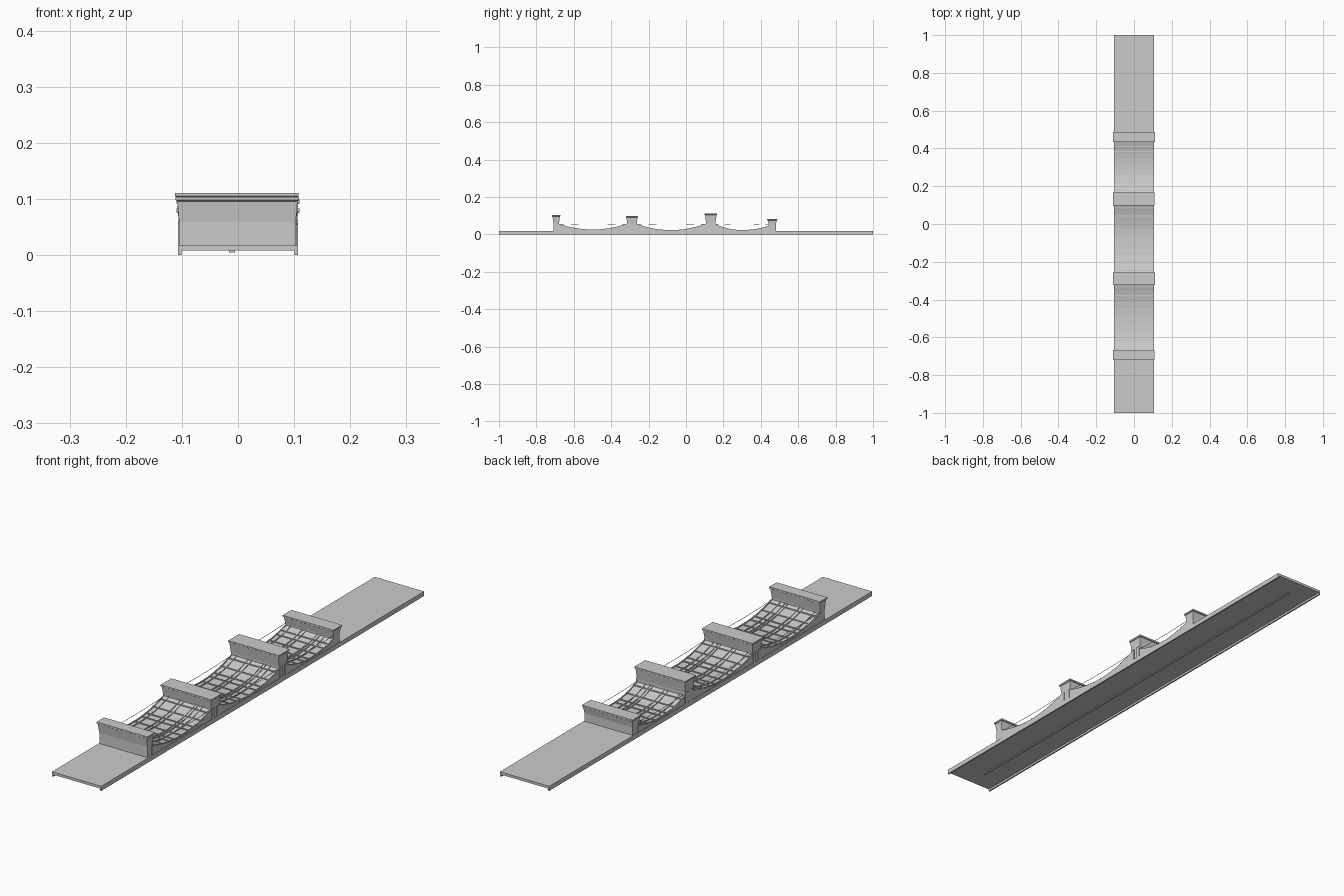
import bpy, bmesh
from math import pi

if "Cube" in bpy.data.objects:
    bpy.data.objects.remove(bpy.data.objects["Cube"])

def make(name, bm):
    bmesh.ops.recalc_face_normals(bm, faces=bm.faces)
    me = bpy.data.meshes.new(name)
    bm.to_mesh(me)
    bm.free()
    ob = bpy.data.objects.new(name, me)
    bpy.context.collection.objects.link(ob)
    return ob

def loft(name, rings):
    """Closed solid through a list of equal-length vertex rings."""
    bm = bmesh.new()
    vs = [[bm.verts.new(p) for p in r] for r in rings]
    n = len(vs[0])
    for a, b in zip(vs, vs[1:]):
        for i in range(n):
            j = (i + 1) % n
            bm.faces.new((a[i], a[j], b[j], b[i]))
    bm.faces.new(vs[0])
    bm.faces.new(vs[-1][::-1])
    return make(name, bm)

def box(name, x0, x1, y0, y1, z0, z1):
    return loft(name, [[(x0, y, z0), (x1, y, z0), (x1, y, z1), (x0, y, z1)]
                       for y in (y0, y1)])

DECK = 0.018
W = 0.105

# Deck: plate with downturned side flanges
channel = [(-0.107, 0), (-0.101, 0), (-0.101, 0.008), (0.101, 0.008),
           (0.101, 0), (0.107, 0), (0.107, DECK), (-0.107, DECK)]
loft("deck", [[(x, y, z) for x, z in channel] for y in (-1, 1)])
box("underside_rib", -0.016, -0.005, -0.92, 0.92, 0.005, 0.009)

# Piers: y start, y end, top height, cap x shift
piers = [(-0.717, -0.671, 0.104, -0.001), (-0.322, -0.256, 0.099, 0.0),
         (0.099, 0.166, 0.111, -0.002), (0.434, 0.488, 0.083, 0.0)]
for k, (y0, y1, top, dx) in enumerate(piers):
    c, h = (y0 + y1) / 2, (y1 - y0) / 2
    mid = DECK + (top - DECK) * 0.48
    # half width, half depth, height: straight base, flared neck, slab cap
    prof = [(0.104, h - 0.008, DECK - 0.004), (0.104, h - 0.008, mid),
            (0.107, h - 0.003, top - 0.008), (0.110, h, top - 0.006),
            (0.110, h, top)]
    loft(f"pier_{k + 1}", [[(dx - a, c - b, z), (dx + a, c - b, z),
                            (dx + a, c + b, z), (dx - a, c + b, z)]
                           for a, b, z in prof])
    # Pilasters on the sides of the two wide middle piers
    if k in (1, 2):
        for s in (-1, 1):
            for e in (-1, 1):
                x, y = s * 0.1045, c + e * (h - 0.017)
                box("pier_pilaster", x - 0.0025, x + 0.0025,
                    y - 0.008, y + 0.008, DECK - 0.002, mid)

# Spans: y start, y end, height at start, height at end, lowest height
spans = [(-0.682, -0.311, 0.054, 0.056, 0.023),
         (-0.268, 0.111, 0.054, 0.056, 0.020),
         (0.154, 0.445, 0.052, 0.044, 0.020)]
STEPS = 20
for k, (y0, y1, za, zb, low) in enumerate(spans):
    def sag(t):
        end = za if t < 0.5 else zb
        return low + (end - low) * (2 * t - 1) ** 2

    def at(t):
        return y0 + (y1 - y0) * t

    ts = [i / STEPS for i in range(STEPS + 1)]
    # Sagging slope body
    loft(f"sagging_span_{k + 1}",
         [[(-W, at(t), DECK - 0.004), (W, at(t), DECK - 0.004),
           (W, at(t), sag(t)), (-W, at(t), sag(t))] for t in ts])
    # Bars running along the span
    for x in (-0.102, -0.082, -0.032, -0.016, 0.034, 0.046, 0.066, 0.102):
        loft("long_bar", [[(x - 0.002, at(t), sag(t) - 0.001), (x + 0.002, at(t), sag(t) - 0.001),
                           (x + 0.002, at(t), sag(t) + 0.003), (x - 0.002, at(t), sag(t) + 0.003)]
                          for t in ts])
    # Bars running across the span
    count = 9 if k < 2 else 7
    for i in range(count):
        t = (i + 0.7 + 0.15 * (i % 3 - 1)) / (count + 0.4)
        y, z = at(t), sag(t)
        box("cross_bar", -W, W, y - 0.002, y + 0.002, z - 0.001, z + 0.0035)
    # Thin hand lines above each edge
    for s in (-1, 1):
        x, r = s * 0.1, 0.0006
        pts = [(at(t), 0.050 + 0.005 * (2 * t - 1) ** 2) for t in ts]
        loft("hand_line", [[(x - r, y, z - r), (x + r, y, z - r),
                            (x + r, y, z + r), (x - r, y, z + r)] for y, z in pts])
